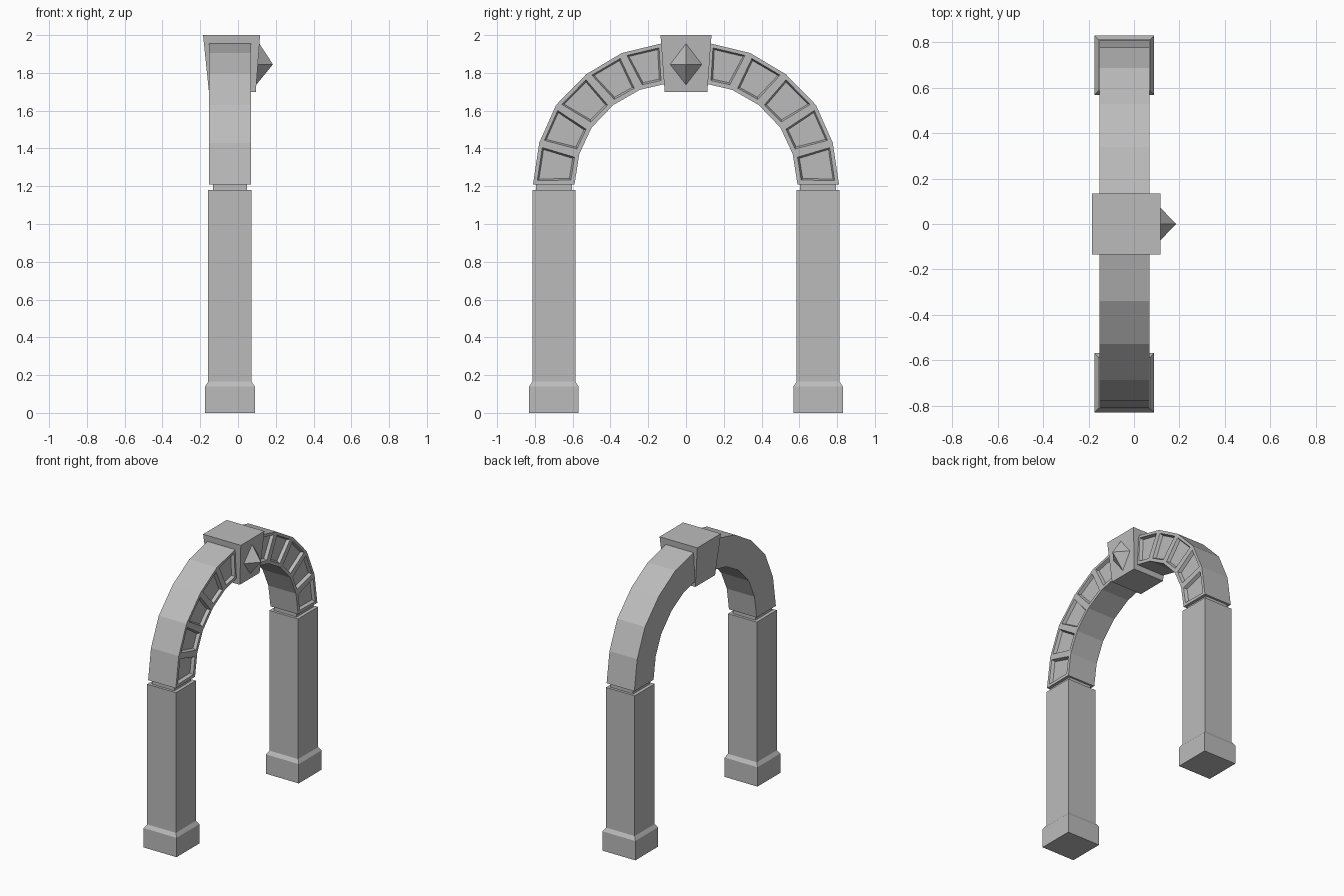
import bpy
import bmesh

cube = bpy.data.objects.get("Cube")
if cube:
    bpy.data.objects.remove(cube, do_unlink=True)

stone = bpy.data.materials.new("grey stone")
stone.use_nodes = True
GREY = (0.5, 0.5, 0.5, 1)
stone.diffuse_color = GREY
stone.node_tree.nodes["Principled BSDF"].inputs["Base Color"].default_value = GREY

MID_X, MID_Y = -0.043, 0.699   # centre line of each pillar


def finish(bm, name, mirror=False):
    bmesh.ops.recalc_face_normals(bm, faces=bm.faces)
    mesh = bpy.data.meshes.new(name)
    bm.to_mesh(mesh)
    bm.free()
    mesh.materials.append(stone)
    obj = bpy.data.objects.new(name, mesh)
    bpy.context.collection.objects.link(obj)
    if mirror:
        mod = obj.modifiers.new("Mirror", 'MIRROR')
        mod.use_axis = (False, True, False)
        mod.use_mirror_merge = False
    return obj


def loft(name, cx, cy, levels, mirror=True):
    """Stack of rectangles (half depth, half width, height) closed at both ends."""
    bm = bmesh.new()
    rings = [[bm.verts.new((cx + sx * hx, cy + sy * hy, z))
              for sx, sy in ((-1, -1), (1, -1), (1, 1), (-1, 1))]
             for hx, hy, z in levels]
    for low, high in zip(rings, rings[1:]):
        for i in range(4):
            j = (i + 1) % 4
            bm.faces.new((low[i], low[j], high[j], high[i]))
    bm.faces.new(rings[0][::-1])
    bm.faces.new(rings[-1])
    return finish(bm, name, mirror)


# Pillars: plinth with sloped top, shaft and recessed neck
loft("plinth", MID_X, MID_Y, [(0.132, 0.131, 0), (0.132, 0.131, 0.14), (0.115, 0.114, 0.165)])
loft("shaft", MID_X, MID_Y, [(0.115, 0.114, 0.165), (0.115, 0.114, 1.18)])
loft("neck", MID_X, MID_Y, [(0.09, 0.095, 1.18), (0.09, 0.095, 1.21)])

# Arch: five straight blocks each side, with sunken panels on the +x face
outer = [(0.81, 1.21), (0.777, 1.43), (0.688, 1.63), (0.528, 1.793), (0.34, 1.905), (0.125, 1.957)]
inner = [(0.59, 1.21), (0.565, 1.37), (0.5, 1.51), (0.385, 1.63), (0.245, 1.71), (0.108, 1.742)]
X_BACK, X_FRONT = -0.153, 0.069
bm = bmesh.new()
rings = [[bm.verts.new((x, y, z)) for x, (y, z) in
          ((X_BACK, o), (X_FRONT, o), (X_FRONT, i), (X_BACK, i))]
         for o, i in zip(outer, inner)]
panels = []
for a, b in zip(rings, rings[1:]):
    for i in range(4):
        j = (i + 1) % 4
        face = bm.faces.new((a[i], a[j], b[j], b[i]))
        if i == 1:
            panels.append(face)
bm.faces.new(rings[0])
bm.faces.new(rings[-1][::-1])
bmesh.ops.recalc_face_normals(bm, faces=bm.faces)
bmesh.ops.inset_individual(bm, faces=panels, thickness=0.03)
bmesh.ops.inset_individual(bm, faces=panels, thickness=0.012, depth=-0.022)
finish(bm, "arch_blocks", True)

# Keystone: tapered block
key = loft("keystone", 0, 0, [(0.124, 0.113, 1.70), (0.151, 0.135, 2.0)], False)
for v in key.data.vertices:
    v.co.x -= 0.03 if v.co.z < 1.8 else 0.034

# Diamond boss on the keystone face
bm = bmesh.new()
base = [bm.verts.new(p) for p in ((0.113, 0, 1.955), (0.104, 0.085, 1.845),
                                  (0.095, 0, 1.735), (0.104, -0.085, 1.845))]
apex = bm.verts.new((0.185, 0, 1.845))
for i in range(4):
    bm.faces.new((base[i], base[(i + 1) % 4], apex))
bm.faces.new(base[::-1])
finish(bm, "diamond_boss")
